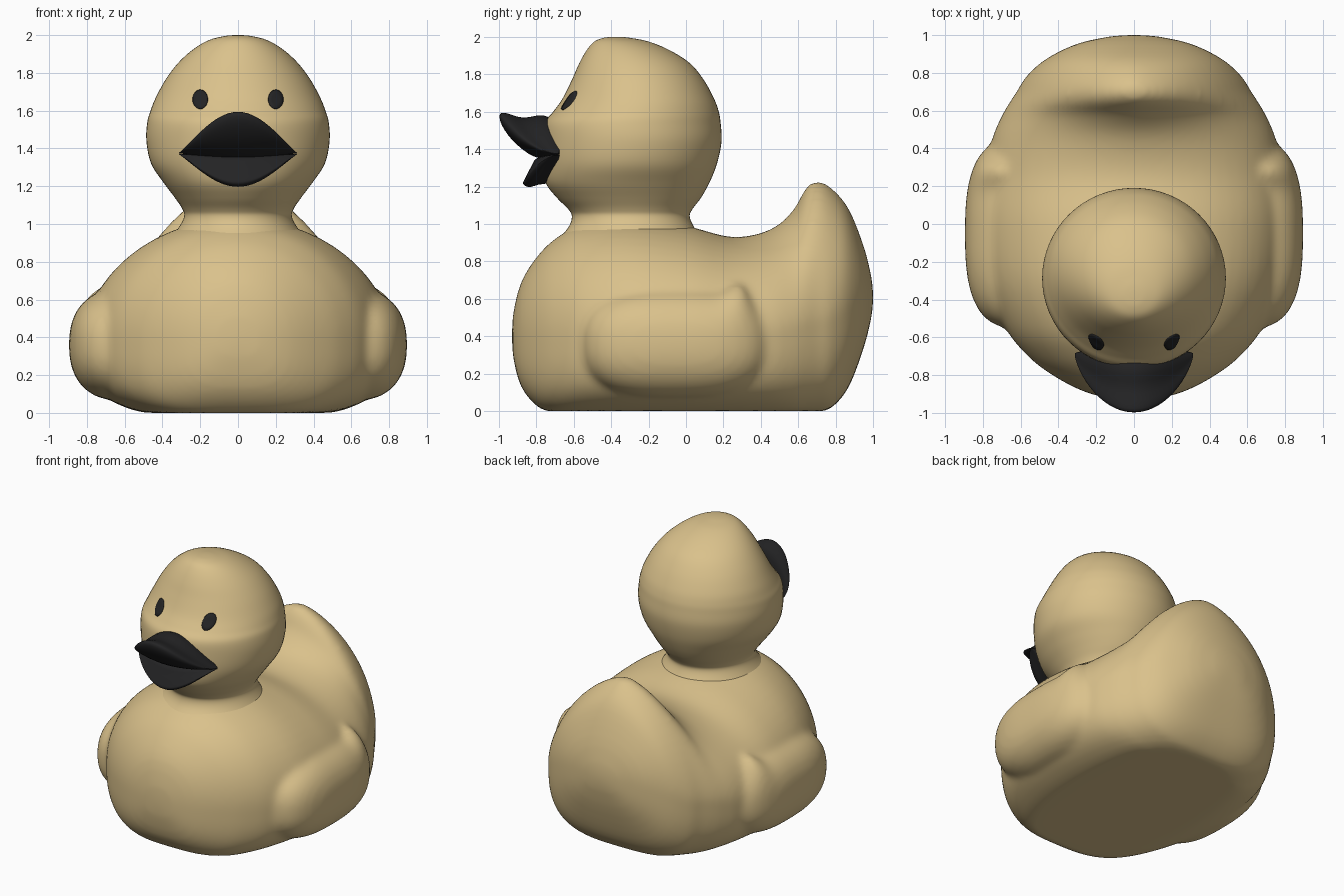
import bpy, bmesh, math
from mathutils import Vector

if "Cube" in bpy.data.objects:
    bpy.data.objects.remove(bpy.data.objects["Cube"])


def material(name, rgb):
    m = bpy.data.materials.new(name)
    m.diffuse_color = (*rgb, 1)
    m.use_nodes = True
    m.node_tree.nodes["Principled BSDF"].inputs["Base Color"].default_value = m.diffuse_color
    return m


TAN = material("tan", (0.70, 0.535, 0.26))
BLACK = material("black", (0.017, 0.017, 0.018))


def spline(rows, steps):
    """Catmull-Rom through rows of numbers, end rows kept."""
    out = []
    for i in range(len(rows) - 1):
        a, b, c, d = (rows[min(max(i + k, 0), len(rows) - 1)] for k in (-1, 0, 1, 2))
        for s in range(steps):
            t = s / steps
            out.append([0.5 * (2 * q + (r - p) * t + (2 * p - 5 * q + 4 * r - u) * t * t
                        + (3 * q - p - 3 * r + u) * t ** 3) for p, q, r, u in zip(a, b, c, d)])
    return out + [list(rows[-1])]


def power(v, e):
    return math.copysign(abs(v) ** e, v)


def loft(bm, rings):
    """Skin closed rings of equal count and cap both ends."""
    vs = [[bm.verts.new(p) for p in r] for r in rings]
    n = len(vs[0])
    for a, b in zip(vs, vs[1:]):
        for i in range(n):
            j = (i + 1) % n
            bm.faces.new((a[i], a[j], b[j], b[i]))
    bm.faces.new(vs[0][::-1])
    bm.faces.new(vs[-1])


def finish(name, bm, mat):
    bmesh.ops.recalc_face_normals(bm, faces=bm.faces)
    for f in bm.faces:
        f.smooth = True
    me = bpy.data.meshes.new(name)
    bm.to_mesh(me)
    bm.free()
    me.materials.append(mat)
    ob = bpy.data.objects.new(name, me)
    bpy.context.collection.objects.link(ob)
    return ob


# Body and tail: sections along y (y, bottom, top, half width, mid height, top roundness)
BODY = [(-0.93, .38, .43, .02, .40, 2), (-0.92, .27, .54, .14, .40, 2),
        (-0.88, .13, .69, .28, .40, 2), (-0.80, .03, .82, .43, .40, 2),
        (-0.70, -.02, .92, .56, .40, 2), (-0.55, -.03, 1.0, .68, .40, 2),
        (-0.30, -.03, 1.03, .78, .40, 2), (0, -.03, .99, .81, .40, 2),
        (0.25, -.03, .93, .79, .40, 2), (0.45, -.03, .97, .75, .42, 1.85),
        (0.57, -.03, 1.07, .70, .45, 1.65), (0.64, -.02, 1.19, .66, .47, 1.55),
        (0.70, -.01, 1.23, .62, .48, 1.55), (0.78, .02, 1.19, .57, .50, 1.6),
        (0.87, .13, 1.08, .47, .55, 1.75), (0.95, .34, .88, .31, .60, 1.9),
        (0.99, .50, .72, .14, .61, 2), (1.0, .59, .63, .03, .61, 2)]
body = bmesh.new()
rings = []
for y, lo, hi, w, zm, n in spline(BODY, 5):
    ring = []
    for k in range(64):
        c, s = math.cos(k * math.tau / 64), math.sin(k * math.tau / 64)
        e = 2 / n if s > 0 else 2 / 3.2
        h = hi - zm if s > 0 else zm - lo
        ring.append((w * power(c, e), y, max(0, zm + h * power(s, e))))
    rings.append(ring)
loft(body, rings)

# Wings: rounded pads with a small raised tip at the back
for side in (-1, 1):
    rings = []
    for i in range(1, 32):
        v = math.pi * i / 32
        r, y = math.sin(v) ** 0.74, -0.05 - 0.5 * power(math.cos(v), 0.74)
        ring = []
        for k in range(48):
            c, s = math.cos(k * math.tau / 48), math.sin(k * math.tau / 48)
            x = 0.62 + 0.275 * r * power(c, 0.85)
            z = 0.36 + 0.295 * r * power(s, 0.85)
            if s > 0:
                z += 0.08 * s * math.exp(-((y - 0.29) / 0.075) ** 2)
            ring.append((side * x, y, z))
        rings.append(ring)
    loft(body, rings)

# Fuse body and wings into one soft skin
body = finish("body_with_wings", body, TAN)
rm = body.modifiers.new("fuse", "REMESH")
rm.mode, rm.voxel_size, rm.use_smooth_shade = "VOXEL", 0.022, True
sm = body.modifiers.new("soften", "SMOOTH")
sm.factor, sm.iterations = 0.5, 8

# Head and neck: stacked ovals (z, front y, back y, half width)
HEAD = spline([(0.90, -.70, .10, .38), (0.98, -.63, .045, .315), (1.04, -.61, .02, .285),
               (1.08, -.63, .035, .295), (1.14, -.69, .08, .335), (1.22, -.75, .125, .395),
               (1.32, -.765, .165, .46), (1.44, -.765, .19, .485), (1.54, -.755, .185, .48),
               (1.60, -.71, .175, .463), (1.67, -.66, .15, .435), (1.77, -.61, .095, .38),
               (1.86, -.57, .02, .31), (1.93, -.53, -.09, .23), (1.975, -.49, -.20, .15),
               (1.995, -.44, -.30, .07), (2.0, -.39, -.35, .02)], 5)
head = bmesh.new()
loft(head, [[(w * math.cos(a), (f + b) / 2 + (b - f) / 2 * math.sin(a), z)
             for a in (k * math.tau / 64 for k in range(64))] for z, f, b, w in HEAD])
finish("head", head, TAN)


def face_y(x, z):
    """Front of the head at x, z."""
    for p, q in zip(HEAD, HEAD[1:]):
        if p[0] <= z <= q[0]:
            t = (z - p[0]) / (q[0] - p[0])
            f, b, w = (u + (v - u) * t for u, v in zip(p[1:], q[1:]))
            return (f + b) / 2 - (b - f) / 2 * math.sqrt(1 - (x / w) ** 2)


# Eyes: thin oval plates lying on the face
for side, name in ((-1, "eye_right"), (1, "eye_left")):
    bm = bmesh.new()
    rings = []
    for r, lift in ((0.02, .007), (0.5, .007), (0.9, .007), (1, -.003)):
        ring = []
        for k in range(24):
            a = k * math.tau / 24
            x, z = side * 0.2 + 0.042 * r * math.cos(a), 1.66 + 0.053 * r * math.sin(a)
            ring.append((x, face_y(x, z) - lift, z))
        rings.append(ring)
    loft(bm, rings)
    finish(name, bm, BLACK)


# Beak halves: side profile shrinking toward the mouth corners
def beak(name, profile, corner):
    loop = spline(profile + profile[:1], 3)[:-1]
    bm = bmesh.new()
    rings = []
    for i in range(41):
        t = 0.995 * math.sin(math.pi * (i / 40 - 0.5))
        fy, fz = (1 - t * t) ** 0.7, math.cos(t * math.pi / 2) ** 1.1
        rings.append([(0.315 * t, corner[0] + (y - corner[0]) * fy,
                       corner[1] + (z - corner[1]) * fz) for y, z in loop])
    loft(bm, rings)
    finish(name, bm, BLACK)


beak("upper_beak", [(-.66, 1.53), (-.76, 1.58), (-.87, 1.568), (-.96, 1.592), (-.995, 1.585),
                    (-.985, 1.53), (-.93, 1.45), (-.84, 1.375), (-.75, 1.345), (-.66, 1.36)],
     (-.685, 1.375))
beak("lower_beak", [(-.66, 1.37), (-.79, 1.355), (-.825, 1.31), (-.86, 1.245), (-.87, 1.215),
                    (-.84, 1.197), (-.79, 1.21), (-.68, 1.24)],
     (-.685, 1.37))
